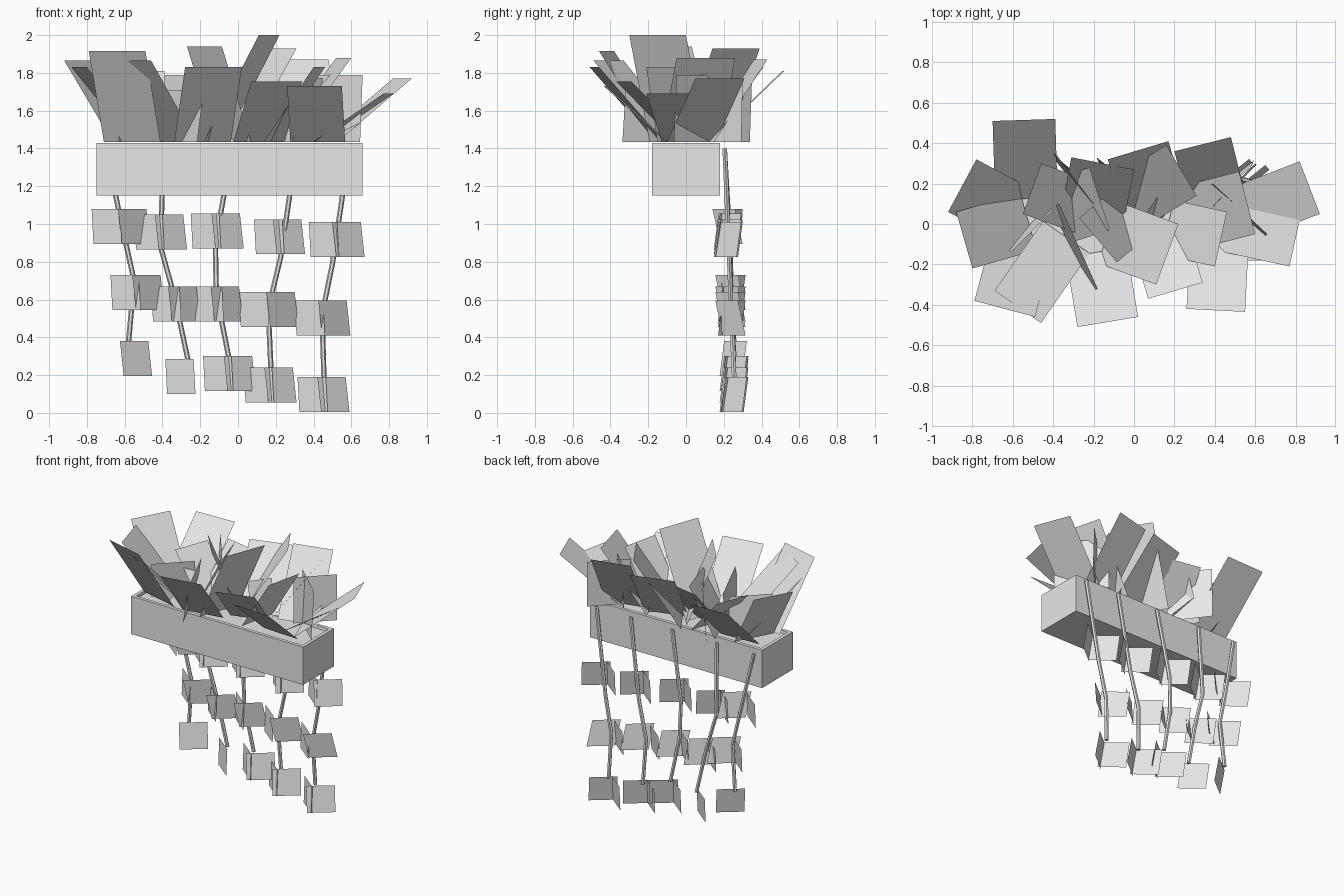
import bpy, bmesh, math
from mathutils import Vector

if "Cube" in bpy.data.objects:
    bpy.data.objects.remove(bpy.data.objects["Cube"])

grey = bpy.data.materials.new("light_grey")
grey.diffuse_color = (0.8, 0.8, 0.8, 1)
grey.use_nodes = True
grey.node_tree.nodes["Principled BSDF"].inputs["Base Color"].default_value = grey.diffuse_color


def make(name, bm):
    me = bpy.data.meshes.new(name)
    bm.to_mesh(me)
    bm.free()
    me.materials.append(grey)
    ob = bpy.data.objects.new(name, me)
    bpy.context.collection.objects.link(ob)
    return ob


def quad(bm, pts):
    bm.faces.new([bm.verts.new(p) for p in pts])


# Planter box with a rim and a recessed bed
bm = bmesh.new()
bmesh.ops.create_cube(bm, size=1)
for v in bm.verts:
    v.co = Vector((v.co.x * 1.41 - 0.045, v.co.y * 0.36, v.co.z * 0.28 + 1.29))
top = [f for f in bm.faces if f.normal.z > 0.9]
bmesh.ops.inset_region(bm, faces=top, thickness=0.035)
bmesh.ops.inset_region(bm, faces=top, thickness=0.004, depth=-0.02)
bmesh.ops.inset_region(bm, faces=top, thickness=0.025)
make("planter_box", bm)

# Foliage cards: top edge x1, y1, x2, y2, its height, horizontal run to the foot
front_leaves = [
    (-.79, -.38, -.49, -.46, 1.915, .31), (-.69, -.33, -.46, -.49, 1.865, .42),
    (-.28, -.51, .02, -.46, 1.83, .35), (.07, -.37, .34, -.29, 1.755, .33),
    (.26, -.42, .55, -.435, 1.73, .33),
]
back_leaves = [
    (-.39, .52, -.70, .51, 1.81, .39), (.48, .43, .20, .36, 1.87, .29),
    (.17, .41, -.13, .32, 1.83, .30), (0, .27, -.31, .33, 1.78, .28),
    (.31, .14, .16, .39, 1.93, .32),
]
side_leaves = [
    (-.78, .32, -.92, .06, 1.865, .29), (-.88, .06, -.80, -.22, 1.83, .33),
    (.92, .05, .82, .31, 1.77, .42), (.77, -.21, .82, .02, 1.69, .38),
    (-.46, .30, -.55, .05, 1.74, .30), (.60, -.05, .52, .26, 1.88, .33),
    (.40, -.21, .46, .06, 1.83, .27), (.11, -.30, .22, 0, 2.0, .31),
    (-.27, .03, -.085, -.19, 1.94, .20), (-.12, -.03, -.22, .28, 1.80, .18),
]
upright_leaves = [
    (.66, -.05, .39, .20, 1.79, .02), (.60, .30, .39, .09, 1.77, .01),
    (-.61, -.14, -.40, .07, 1.69, .03), (-.18, -.32, -.37, .10, 1.71, .04),
    (-.20, .10, -.39, .35, 1.79, .02), (.15, .18, .05, .04, 1.67, .08),
]


def foliage(name, rows):
    bm = bmesh.new()
    for x1, y1, x2, y2, z, run in rows:
        a, b = Vector((x1, y1, z)), Vector((x2, y2, z))
        e = (b - a).normalized()
        foot = Vector((-e.y * run, e.x * run, 1.435 - z))
        quad(bm, [a, b, b + foot, a + foot])
    make(name, bm)


foliage("front_leaves", front_leaves)
foliage("back_leaves", back_leaves)
foliage("side_leaves", side_leaves)
foliage("upright_leaves", upright_leaves)

# Hanging vines: x of the stem at each bend, and the height of the lowest bend
stem_x = [
    ((-.70, -.61, -.55, -.58), .37), ((-.395, -.41, -.335, -.265), .28),
    ((-.03, -.12, -.115, -.05), .30), ((.31, .225, .16, .175), .22),
    ((.59, .50, .445, .455), .19),
]
# Leaf pairs per vine: left edge, right edge, top height
# (None leaves out that side)
leaf_pairs = [
    ((-.775, -.465, 1.08), (-.675, -.39, .73), (None, -.455, .38)),
    ((-.55, -.27, 1.05), (-.46, -.20, .67), (-.385, None, .285)),
    ((-.25, .03, 1.055), (-.235, .025, .67), (-.185, .095, .30)),
    ((.085, .355, 1.025), (.005, .32, .64), (.03, .31, .24)),
    ((.375, .67, 1.01), (.30, .595, .595), (.315, .59, .19)),
]
SIDES = 6
for n, ((xs, low), pairs) in enumerate(zip(stem_x, leaf_pairs), 1):
    bm = bmesh.new()
    heights = (1.40, .60 + low, .33 + low, low)
    rings = []
    for x, y, z in zip(xs, (.205, .23, .24, .255), heights):
        rings.append([bm.verts.new((x + .014 * math.cos(math.tau * i / SIDES),
                                    y + .014 * math.sin(math.tau * i / SIDES), z))
                      for i in range(SIDES)])
    for r, s in zip(rings, rings[1:]):
        for i in range(SIDES):
            j = (i + 1) % SIDES
            bm.faces.new((r[j], r[i], s[i], s[j]))
    bm.faces.new(rings[0])
    bm.faces.new(rings[-1][::-1])
    make(f"vine_stem_{n}", bm)

    # Paired cards crossing at the stem; the middle right-hand ones lean forward
    bm = bmesh.new()
    for k, (xl, xr, zt) in enumerate(pairs):
        y, zb = .22 + .015 * k, zt - .185
        if xl is not None:
            quad(bm, [(xl, y + .08, zt), (xl + .15, y - .04, zt),
                      (xl + .16, y - .065, zb), (xl + .01, y + .055, zb)])
        if xr is not None:
            t = -.02 if k == 1 or (n == 1 and k == 0) else .012
            quad(bm, [(xr - .17, y - .06 + t, zt), (xr - .02, y + .06 + t, zt),
                      (xr, y + .06 - t, zb), (xr - .15, y - .06 - t, zb)])
    make(f"vine_leaves_{n}", bm)
